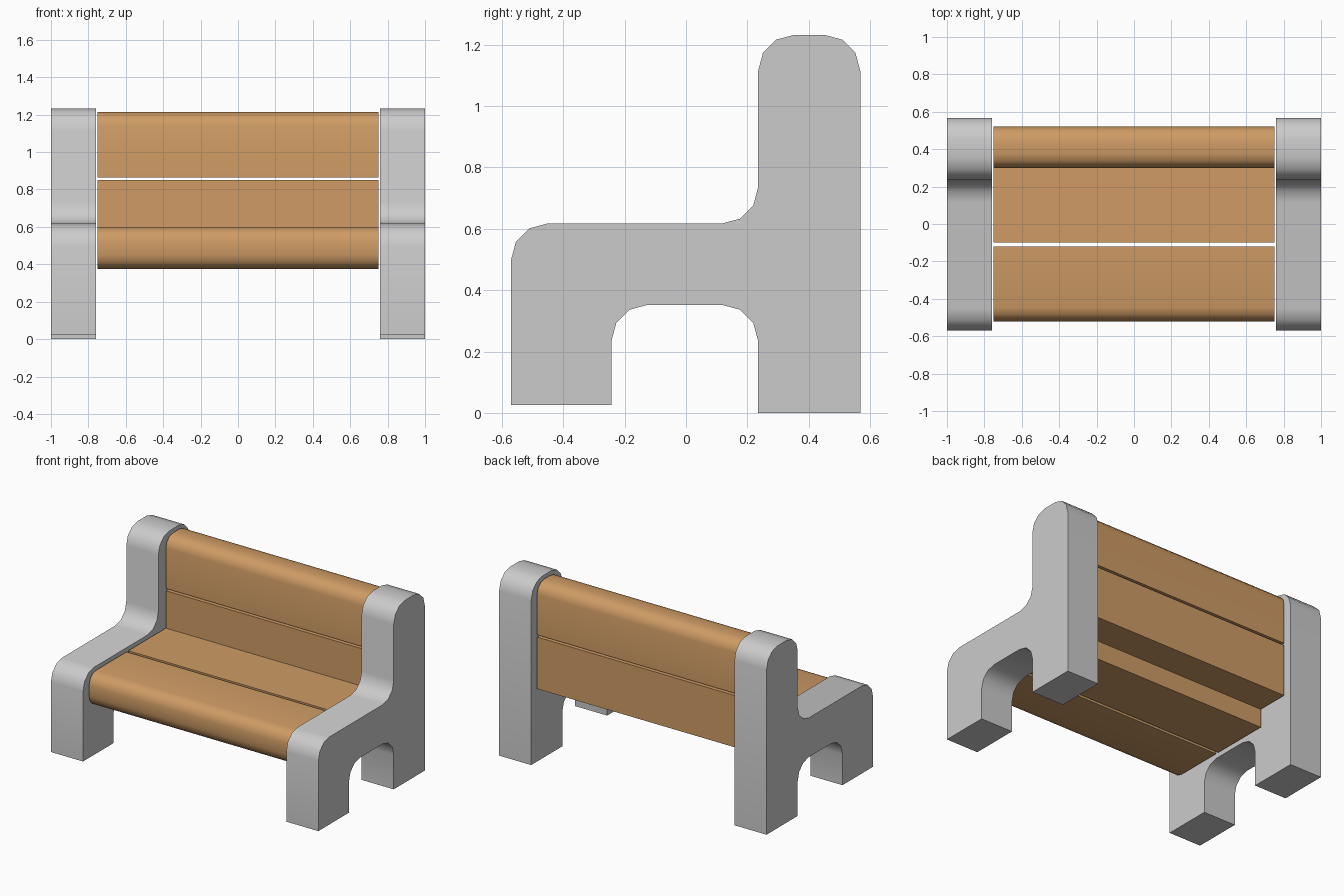
import bpy, bmesh, math
from mathutils import Vector

if "Cube" in bpy.data.objects:
    bpy.data.objects.remove(bpy.data.objects["Cube"])


def rounded(corners, steps=3):
    """Turn (y, z, radius) corners into an outline with arc corners."""
    out = []
    for i, (y, z, r) in enumerate(corners):
        p = Vector((y, z))
        if r == 0:
            out.append(p)
            continue
        a = (Vector(corners[i - 1][:2]) - p).normalized()
        b = (Vector(corners[(i + 1) % len(corners)][:2]) - p).normalized()
        centre = p + (a + b) * r
        for k in range(steps + 1):
            t = math.pi / 2 * k / steps
            out.append(centre - b * r * math.cos(t) - a * r * math.sin(t))
    return out


def extrude_x(name, outline, x0, x1, mat=None):
    """Extrude a (y, z) outline between two x positions."""
    bm = bmesh.new()
    face = bm.faces.new([bm.verts.new((x0, p.x, p.y)) for p in outline])
    ext = bmesh.ops.extrude_face_region(bm, geom=[face])
    verts = [v for v in ext["geom"] if isinstance(v, bmesh.types.BMVert)]
    bmesh.ops.translate(bm, verts=verts, vec=(x1 - x0, 0, 0))
    bmesh.ops.recalc_face_normals(bm, faces=bm.faces)
    me = bpy.data.meshes.new(name)
    bm.to_mesh(me)
    bm.free()
    ob = bpy.data.objects.new(name, me)
    bpy.context.collection.objects.link(ob)
    if mat:
        me.materials.append(mat)
    bpy.ops.object.select_all(action='DESELECT')
    ob.select_set(True)
    bpy.context.view_layer.objects.active = ob
    bpy.ops.object.shade_smooth_by_angle(angle=math.radians(40))
    return ob


# Stone end supports
R = 0.118
support = rounded([
    (-0.57, 0.025, 0), (-0.57, 0.617, R), (0.235, 0.617, R),
    (0.235, 1.232, R), (0.568, 1.232, R), (0.568, 0, 0),
    (0.235, 0, 0), (0.235, 0.352, R), (-0.243, 0.352, R), (-0.243, 0.025, 0)])
for side, s in (("left", -1), ("right", 1)):
    extrude_x(side + "_support", support, s * 0.76, s * 1.0)

wood = bpy.data.materials.new("wood")
wood.diffuse_color = (0.62, 0.33, 0.13, 1)
wood.use_nodes = True
wood.node_tree.nodes["Principled BSDF"].inputs["Base Color"].default_value = wood.diffuse_color


# Planks: y0, y1, z0, z1, then corner radii (front-bottom, front-top, back-top, back-bottom)
r = 0.075
planks = {
    "seat_front_plank": (-0.52, -0.12, 0.375, 0.597, (r, r, 0, 0)),
    "seat_rear_plank": (-0.10, 0.30, 0.375, 0.597, (0, 0, 0, 0)),
    "back_lower_plank": (0.30, 0.52, 0.50, 0.85, (0, 0, 0, 0)),
    "back_upper_plank": (0.30, 0.52, 0.865, 1.213, (0, r, r, 0)),
}
for name, (y0, y1, z0, z1, c) in planks.items():
    outline = rounded([(y0, z0, c[0]), (y0, z1, c[1]), (y1, z1, c[2]), (y1, z0, c[3])])
    extrude_x(name, outline, -0.75, 0.75, wood)
